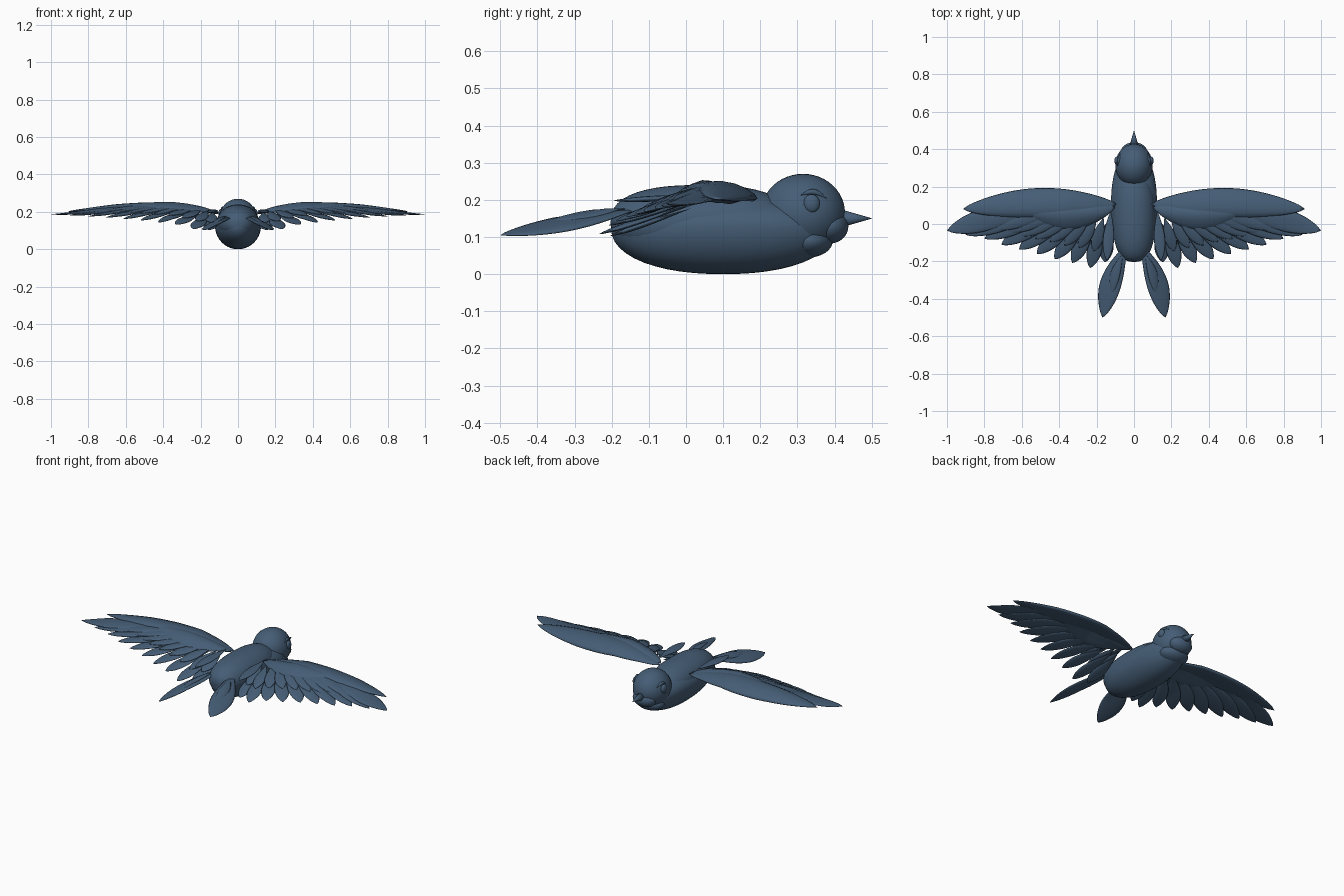
import bpy, bmesh
from math import sin, cos, pi
from mathutils import Vector, Matrix

if "Cube" in bpy.data.objects:
    bpy.data.objects.remove(bpy.data.objects["Cube"])

mat = bpy.data.materials.new("slate_blue")
mat.diffuse_color = (0.06, 0.11, 0.18, 1)
mat.use_nodes = True
mat.node_tree.nodes["Principled BSDF"].inputs["Base Color"].default_value = mat.diffuse_color


def finish(name, bm, mirror=False):
    bmesh.ops.recalc_face_normals(bm, faces=bm.faces)
    me = bpy.data.meshes.new(name)
    bm.to_mesh(me)
    bm.free()
    for p in me.polygons:
        p.use_smooth = True
    me.materials.append(mat)
    ob = bpy.data.objects.new(name, me)
    bpy.context.collection.objects.link(ob)
    if mirror:
        ob.modifiers.new("Mirror", 'MIRROR').use_clip = False
        ob.modifiers["Mirror"].use_mirror_merge = False
    return ob


def ellipsoid(name, c, r, p=2.0, top=None, mirror=False):
    """Ellipsoid along y; p > 2 blunts the ends, top overrides the upper z radius."""
    bm = bmesh.new()
    bmesh.ops.create_uvsphere(bm, u_segments=40, v_segments=24, radius=1,
                              matrix=Matrix.Rotation(pi / 2, 4, 'X'))
    for v in bm.verts:
        y = max(-1, min(1, v.co.y))
        f = (1 - abs(y) ** p) ** (1 / p) / max((1 - y * y) ** 0.5, 1e-4) if abs(y) < 0.9999 else 1
        rz = top if top and v.co.z > 0 else r[2]
        v.co = Vector((c[0] + v.co.x * f * r[0], c[1] + y * r[1], c[2] + v.co.z * f * rz))
    return finish(name, bm, mirror)


def leaf(name, root, tip, width, thick, surf, lift=0.0, peak=1.5, blunt=0.75, slant=0.0, bend=0.0):
    """Lens-section feather drawn in plan from root to tip and draped on surf(x, y)."""
    a, b = Vector(root), Vector(tip)
    d = (b - a).normalized()
    side = Vector((-d.y, d.x))
    n, m = 26, 14
    bm = bmesh.new()
    rings = []
    for i in range(n + 1):
        t = i / n
        w = max(sin(pi * t ** peak), 0.0) ** blunt
        c = a.lerp(b, t) + side * bend * sin(pi * t)
        if i in (0, n):
            rings.append([bm.verts.new((c.x, c.y, surf(c.x, c.y) + lift))])
            continue
        ring = []
        for k in range(m):
            ang = 2 * pi * k / m
            q = c + side * cos(ang) * width * w
            z = surf(q.x, q.y) + lift + slant * cos(ang) * w + sin(ang) * thick * w
            ring.append(bm.verts.new((q.x, q.y, z)))
        rings.append(ring)
    for r0, r1 in zip(rings, rings[1:]):
        for k in range(m):
            k2 = (k + 1) % m
            if len(r0) == 1:
                bm.faces.new((r0[0], r1[k], r1[k2]))
            elif len(r1) == 1:
                bm.faces.new((r0[k], r0[k2], r1[0]))
            else:
                bm.faces.new((r0[k], r0[k2], r1[k2], r1[k]))
    return finish(name, bm, True)


def wing_z(x, y):
    pts = [(0, .18), (.12, .195), (.2, .212), (.35, .232), (.5, .23), (.65, .222), (.8, .208), (1.05, .188)]
    x = max(0, min(x, 1.04))
    for (x0, z0), (x1, z1) in zip(pts, pts[1:]):
        if x0 <= x <= x1:
            h = z0 + (z1 - z0) * (x - x0) / (x1 - x0)
            break
    e = y - 0.05
    return h - 1.5 * e * e if e > 0 else h + 0.36 * e * (1 - 0.8 * x ** 4)


def tail_z(x, y):
    return 0.157 - 0.33 * max(0, x - 0.08) + 0.1 * (y + 0.27)


# body: belly and back shell
ellipsoid("belly", (0, 0.1, 0.125), (0.123, 0.302, 0.125), 2.2, top=0.085)
ellipsoid("back", (0, 0.04, 0.14), (0.115, 0.243, 0.1), 2.5)

# head: skull, face, throat, beak
ellipsoid("head", (0, 0.315, 0.165), (0.1, 0.113, 0.105))
ellipsoid("face", (0, 0.385, 0.128), (0.07, 0.052, 0.046))
ellipsoid("throat", (0, 0.33, 0.09), (0.085, 0.065, 0.045))
bm = bmesh.new()
bmesh.ops.create_cone(bm, cap_ends=True, segments=20, radius1=0.025, radius2=0.0005, depth=0.085,
                      matrix=Matrix.Translation((0, 0.4575, 0.15)) @ Matrix.Rotation(-pi / 2, 4, 'X'))
finish("beak", bm)

# eyes with brows
ellipsoid("eye", (0.092, 0.338, 0.19), (0.013, 0.022, 0.025), mirror=True)
bm = bmesh.new()
rings = []
for i in range(13):
    t = i / 12
    y, z = 0.31 + 0.068 * t, 0.213 + 0.012 * sin(pi * t) - 0.008 * t
    x = 0.1 * max(0, 1 - ((y - 0.315) / 0.113) ** 2 - ((z - 0.165) / 0.105) ** 2) ** 0.5
    r = 0.001 + 0.007 * sin(pi * t)
    rings.append([bm.verts.new((x + r * cos(k * pi / 4), y, z + r * sin(k * pi / 4))) for k in range(8)])
for r0, r1 in zip(rings, rings[1:]):
    for k in range(8):
        bm.faces.new((r0[k], r0[(k + 1) % 8], r1[(k + 1) % 8], r1[k]))
bm.faces.new(rings[0])
bm.faces.new(rings[-1])
finish("brow", bm, True)

# wing coverts: leading edge and inner layer
leaf("leading_covert", (0.09, 0.105), (0.915, 0.08), 0.08, 0.02, wing_z, 0.004, 1.0, 0.7, bend=0.02)
leaf("inner_covert", (0.1, 0.09), (0.62, 0.09), 0.062, 0.02, wing_z, 0.004, 0.9, 0.7, bend=-0.06)

# flight feathers, from body to wing tip
tips = [(.155, -.205), (.235, -.235), (.33, -.208), (.425, -.188), (.52, -.16), (.615, -.135),
        (.71, -.11), (.80, -.078), (.90, -.058), (1.0, -.035)]
for i, (tx, ty) in enumerate(tips):
    rx = 0.15 + (tx - 0.2) * 0.36
    ry = 0.02 + 0.05 * i / 9
    wid = 0.038 + 0.001 * i + (0.012 if i == 9 else 0)
    leaf(f"flight_feather_{i + 1}", (rx, ry), (tx, ty), wid, 0.008, wing_z,
         0.001 * i - 0.008, 1.6, 0.75, slant=-0.008, bend=0.02 * i / 9)

# shorter overlapping feathers above the flight row
for i, (tx, ty) in enumerate(tips[:9]):
    rx = 0.15 + (tx - 0.2) * 0.36
    leaf(f"short_feather_{i + 1}", (rx, 0.03 + 0.005 * i), (rx + (tx - rx) * 0.72, 0.03 + (ty - 0.03) * 0.66),
         0.032, 0.008, wing_z, 0.006, 1.4, 0.7, slant=-0.005)

# shoulder feathers lying along the flank
leaf("shoulder_feather", (0.125, 0.07), (0.145, -0.195), 0.03, 0.008,
     lambda x, y: 0.205 + 0.05 * (y + 0.05), 0, 1.3, 0.7)

# tail feathers with a raised quill layer
leaf("tail_feather", (0.035, -0.1), (0.168, -0.5), 0.057, 0.011, tail_z, 0, 1.25, 0.75, bend=0.016)
leaf("tail_quill", (0.06, -0.16), (0.118, -0.37), 0.026, 0.009, tail_z, 0.008, 1.2, 0.75, bend=0.01)
